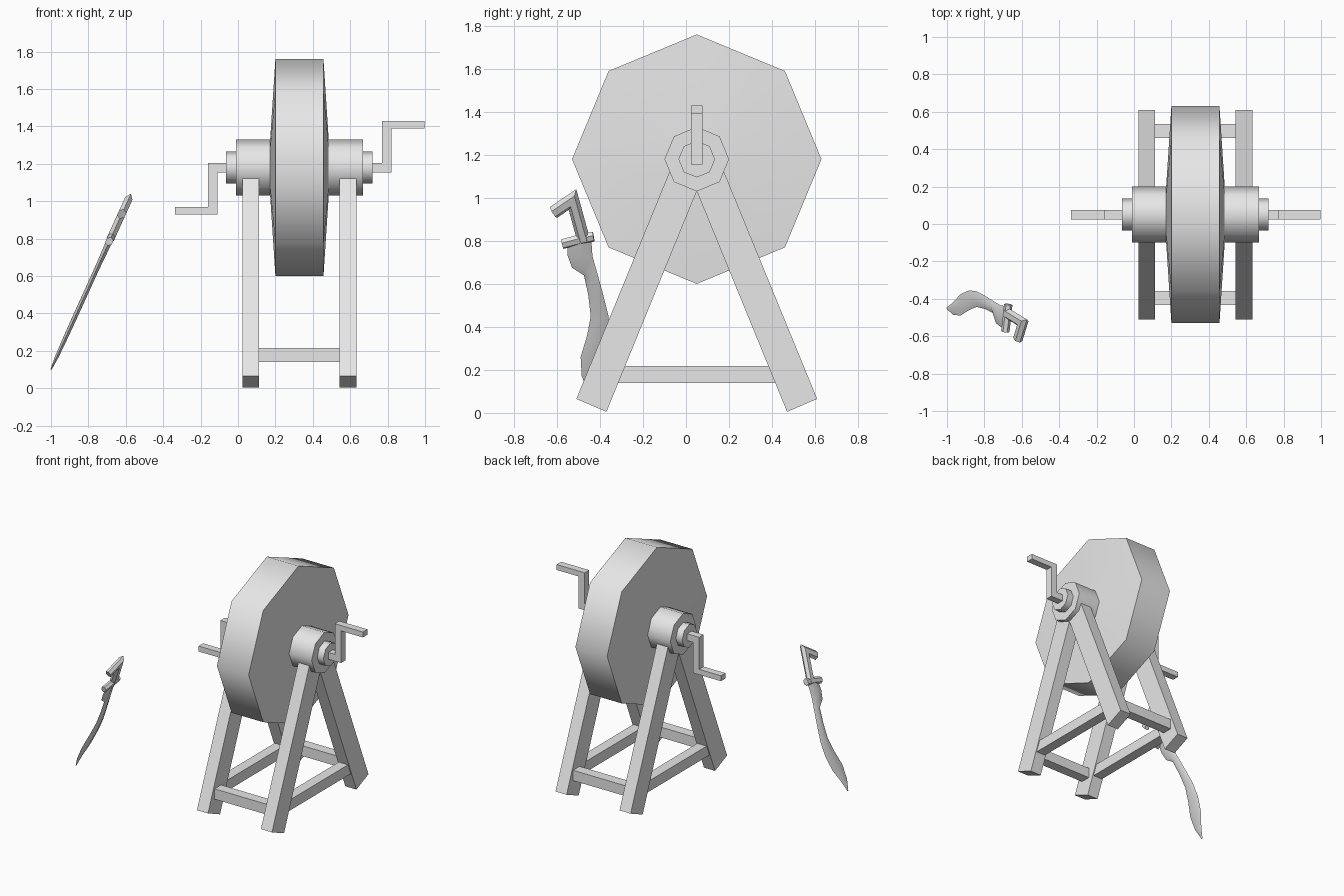
import bpy, bmesh, math
from mathutils import Vector, Matrix

cube = bpy.data.objects.get("Cube")
if cube:
    bpy.data.objects.remove(cube, do_unlink=True)

gray = bpy.data.materials.new("plain gray")
gray.use_nodes = True
tone = (0.8, 0.8, 0.8, 1)
gray.diffuse_color = tone
gray.node_tree.nodes["Principled BSDF"].inputs["Base Color"].default_value = tone

AXLE = Vector((0, 0.05, 1.18))
LEG_X = (0.068, 0.588)


def finish(name, bm, smooth=False):
    bmesh.ops.recalc_face_normals(bm, faces=bm.faces)
    mesh = bpy.data.meshes.new(name)
    bm.to_mesh(mesh)
    bm.free()
    mesh.materials.append(gray)
    if smooth:
        mesh.shade_smooth()
        mesh.set_sharp_from_angle(angle=math.radians(50))
    obj = bpy.data.objects.new(name, mesh)
    bpy.context.collection.objects.link(obj)
    return obj


def loft(name, rings, smooth=True):
    """Skin a list of equal-length point rings and cap both ends."""
    bm = bmesh.new()
    rows = [[bm.verts.new(p) for p in ring] for ring in rings]
    n = len(rows[0])
    for a, b in zip(rows, rows[1:]):
        for i in range(n):
            j = (i + 1) % n
            bm.faces.new((a[i], a[j], b[j], b[i]))
    bm.faces.new(rows[0])
    bm.faces.new(rows[-1])
    return finish(name, bm, smooth)


def turned(name, profile):
    """Octagonal body around the axle from (x, radius) pairs."""
    angles = [math.tau * i / 8 for i in range(8)]
    return loft(name, [[AXLE + Vector((x, r * math.cos(a), r * math.sin(a)))
                        for a in angles] for x, r in profile])


def box(name, low, high):
    low, high = Vector(low), Vector(high)
    bm = bmesh.new()
    bmesh.ops.create_cube(bm, size=1, matrix=Matrix.Translation((low + high) / 2)
                          @ Matrix.Diagonal((*(high - low), 1)))
    return finish(name, bm)


# Grindstone and stepped axle
turned("grindstone", [(0.17, 0.12), (0.2, 0.58), (0.457, 0.58), (0.487, 0.12)])
turned("hub", [(-0.012, 0.15), (0.668, 0.15)])
turned("axle", [(-0.063, 0.085), (0.718, 0.085)])

# Two A-frames: slanted legs with square-cut ends, plus rails
for x, side in zip(LEG_X, ("right", "left")):
    for s, end in ((1, "front"), (-1, "back")):
        profile = [(-0.56, 0.065), (-0.42, 0.005), (0.02, 1.08), (-0.115, 1.15)]
        loft(f"{side}_{end}_leg",
             [[(x + d, 0.05 + s * y, z) for y, z in profile] for d in (-0.045, 0.045)],
             smooth=False)
    box(f"{side}_rail", (x - 0.038, -0.34, 0.14), (x + 0.038, 0.44, 0.218))
for y, end in ((-0.395, "front"), (0.497, "back")):
    box(f"{end}_rail", (LEG_X[0], y - 0.038, 0.14), (LEG_X[1], y + 0.038, 0.216))


# Cranks: stub, arm and grip in one bent outline, opposite each other
def crank(name, hub_x, arm_x, tip_x, turn):
    w = math.copysign(0.05, arm_x - hub_x)
    outline = [(hub_x, -0.025), (arm_x, -0.025), (arm_x, 0.21),
               (tip_x, 0.21), (tip_x, 0.25), (arm_x - w, 0.25),
               (arm_x - w, 0.025), (hub_x, 0.025)]
    loft(name, [[AXLE + Vector((x, d, turn * z)) for x, z in outline]
                for d in (-0.026, 0.026)], smooth=False)


crank("left_crank", 0.7, 0.82, 0.998, 1)
crank("right_crank", -0.04, -0.16, -0.337, -1)


# Leaning sword: everything lies in one tilted plane
def lean(y, z, out=0):
    return Vector((-1 + (z - 0.1) * 0.455 + out, y, z - out * 0.4))


# Blade with diamond sections: height, back edge, cutting edge, half thickness
blade = [(0.1, -0.455, -0.445, 0.003), (0.17, -0.485, -0.42, 0.009),
         (0.26, -0.49, -0.375, 0.011), (0.36, -0.46, -0.355, 0.012),
         (0.45, -0.443, -0.36, 0.012), (0.55, -0.455, -0.385, 0.012),
         (0.64, -0.475, -0.41, 0.012), (0.675, -0.53, -0.42, 0.013),
         (0.73, -0.55, -0.435, 0.014), (0.8, -0.55, -0.44, 0.016)]
loft("sword_blade", [[lean(a, z), lean((a + b) / 2, z, t), lean(b, z),
                      lean((a + b) / 2, z, -t)] for z, a, b, t in blade])


def rod(name, path, wide, deep):
    """Six-sided rod following (y, z) points within the sword plane."""
    rings = []
    pts = [Vector(p) for p in path]
    for i, p in enumerate(pts):
        before = (p - pts[i - 1]).normalized() if i else None
        after = (pts[i + 1] - p).normalized() if i + 1 < len(pts) else None
        along = ((before or after) + (after or before)).normalized()
        stretch = 1 / along.dot(before or after)
        side = Vector((-along.y, along.x)) * wide * stretch
        rings.append([lean(*(p + side * math.cos(a)), deep * math.sin(a))
                      for a in (math.tau * k / 6 for k in range(6))])
    return loft(name, rings)


rod("sword_guard", [(-0.575, 0.785), (-0.5, 0.805), (-0.43, 0.82)], 0.023, 0.02)
rod("sword_grip", [(-0.475, 0.8), (-0.528, 0.992), (-0.617, 0.932)], 0.03, 0.022)
